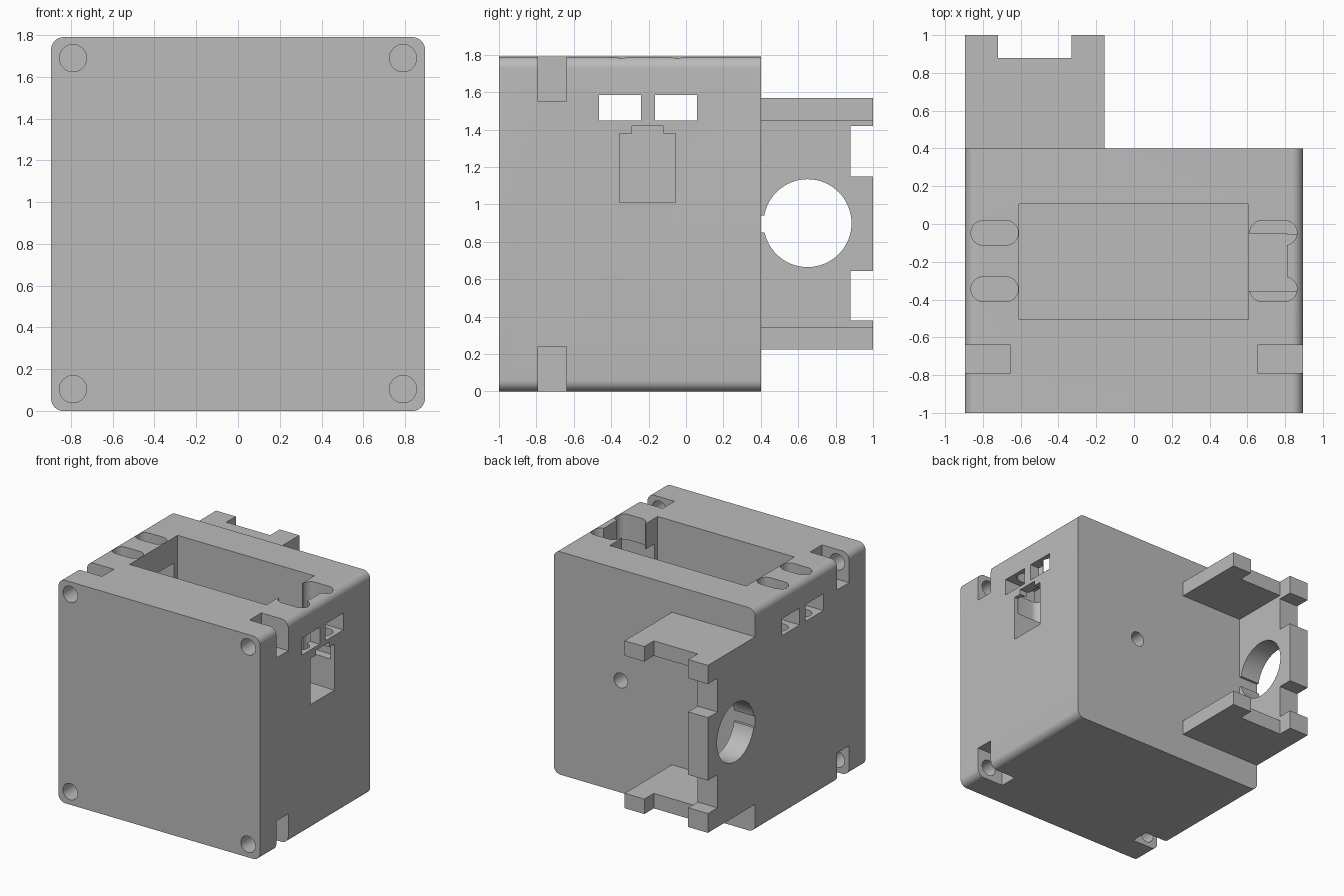
import bpy
import bmesh
import math
from mathutils import Matrix, Vector

if "Cube" in bpy.data.objects:
    bpy.data.objects.remove(bpy.data.objects["Cube"], do_unlink=True)

W, TOP, FRONT, BACK = 0.895, 1.79, -1.0, 0.4

grey = bpy.data.materials.new("plain grey")
grey.use_nodes = True
grey.diffuse_color = (0.5, 0.5, 0.5, 1)
grey.node_tree.nodes["Principled BSDF"].inputs["Base Color"].default_value = (0.5, 0.5, 0.5, 1)


def make(name, bm):
    mesh = bpy.data.meshes.new(name)
    bm.to_mesh(mesh)
    bm.free()
    mesh.materials.append(grey)
    obj = bpy.data.objects.new(name, mesh)
    bpy.context.collection.objects.link(obj)
    return obj


def box(name, x, y, z, axis=None, radius=0.0):
    """Box from three ranges; edges along one axis may be rounded."""
    bm = bmesh.new()
    size = [r[1] - r[0] for r in (x, y, z)]
    centre = [(r[0] + r[1]) / 2 for r in (x, y, z)]
    bmesh.ops.create_cube(bm, size=1, matrix=Matrix.Translation(centre) @ Matrix.Diagonal((*size, 1)))
    if axis is not None:
        edges = [e for e in bm.edges
                 if abs((e.verts[0].co - e.verts[1].co).normalized()[axis]) > 0.9]
        bmesh.ops.bevel(bm, geom=edges, offset=radius, segments=10, profile=0.5, affect='EDGES')
    return make(name, bm)


def cylinder(name, centre, radius, depth, axis, sides=48):
    bm = bmesh.new()
    turn = Vector((0, 0, 1)).rotation_difference(Vector(axis)).to_matrix().to_4x4()
    bmesh.ops.create_cone(bm, cap_ends=True, segments=sides, radius1=radius, radius2=radius,
                          depth=depth, matrix=Matrix.Translation(centre) @ turn)
    return make(name, bm)


def combine(target, other, operation='DIFFERENCE'):
    """Apply a boolean and discard the helper."""
    mod = target.modifiers.new("boolean", 'BOOLEAN')
    mod.operation = operation
    mod.solver = 'EXACT'
    mod.object = other
    bpy.context.view_layer.objects.active = target
    bpy.ops.object.modifier_apply(modifier=mod.name)
    bpy.data.objects.remove(other, do_unlink=True)


# Main housing with rounded long edges
housing = box("housing", (-W, W), (FRONT, BACK), (0, TOP), 1, 0.06)

# Rear bracket: side plate and two shelves, open towards +x
bracket = box("bracket", (-W, -0.155), (0.3, 1.0), (0.225, 1.57))
combine(bracket, box("bracket_opening", (-0.72, 0.2), (0.2, 1.2), (0.345, 1.45)))
combine(bracket, box("shelf_notch", (-0.72, -0.33), (0.88, 1.2), (0, 2)))
for low, high in ((0.38, 0.645), (1.15, 1.42)):
    combine(bracket, box("plate_notch", (-1.1, -0.5), (0.88, 1.2), (low, high)))
combine(bracket, cylinder("round_window", (-0.8, 0.65, 0.9), 0.235, 1, (1, 0, 0), 64))
combine(bracket, box("cable_gap", (-1.1, -0.5), (BACK, 0.5), (0.85, 0.94)))
combine(housing, bracket, 'UNION')

# Deep compartment open at the top, with the side port pocket
combine(housing, box("compartment", (-0.61, 0.605), (-0.505, 0.105), (0.6, 2)))
combine(housing, box("port_pocket", (0.5, 0.81), (-0.355, -0.05), (1.01, 2)))
combine(housing, box("side_port", (0.7, 1.1), (-0.355, -0.055), (1.01, 1.38)))
combine(housing, box("port_key", (0.7, 1.1), (-0.29, -0.12), (1.3, 1.42)))

# Strap slots through both side walls, and the oval wells above them
for low, high in ((-0.465, -0.24), (-0.165, 0.06)):
    combine(housing, box("strap_slot", (-1.1, 1.1), (low, high), (1.45, 1.585)))
for side in (-1, 1):
    for y in (-0.345, -0.047):
        x = 0.738 * side
        combine(housing, box("oval_well", (x - 0.125, x + 0.125), (y - 0.065, y + 0.065),
                             (1.25, 2), 2, 0.0645))

# Corner screw holes and the nut slots behind them
for side in (-1, 1):
    for z, low, high in ((0.105, -0.2, 0.24), (1.69, 1.55, 2.0)):
        xs = sorted((0.655 * side, 1.1 * side))
        combine(housing, box("nut_slot", xs, (-0.79, -0.64), (low, high)))
        combine(housing, cylinder("screw_hole", (0.79 * side, -0.95, z), 0.065, 0.4, (0, 1, 0)))

# Small cable hole in the back wall
combine(housing, cylinder("cable_hole", (0.3, 0.3, 0.9), 0.06, 0.6, (0, 1, 0)))

# Smooth rounded surfaces, crisp edges
bpy.ops.object.select_all(action='DESELECT')
housing.select_set(True)
bpy.context.view_layer.objects.active = housing
bpy.ops.object.shade_smooth_by_angle(angle=math.radians(30))
